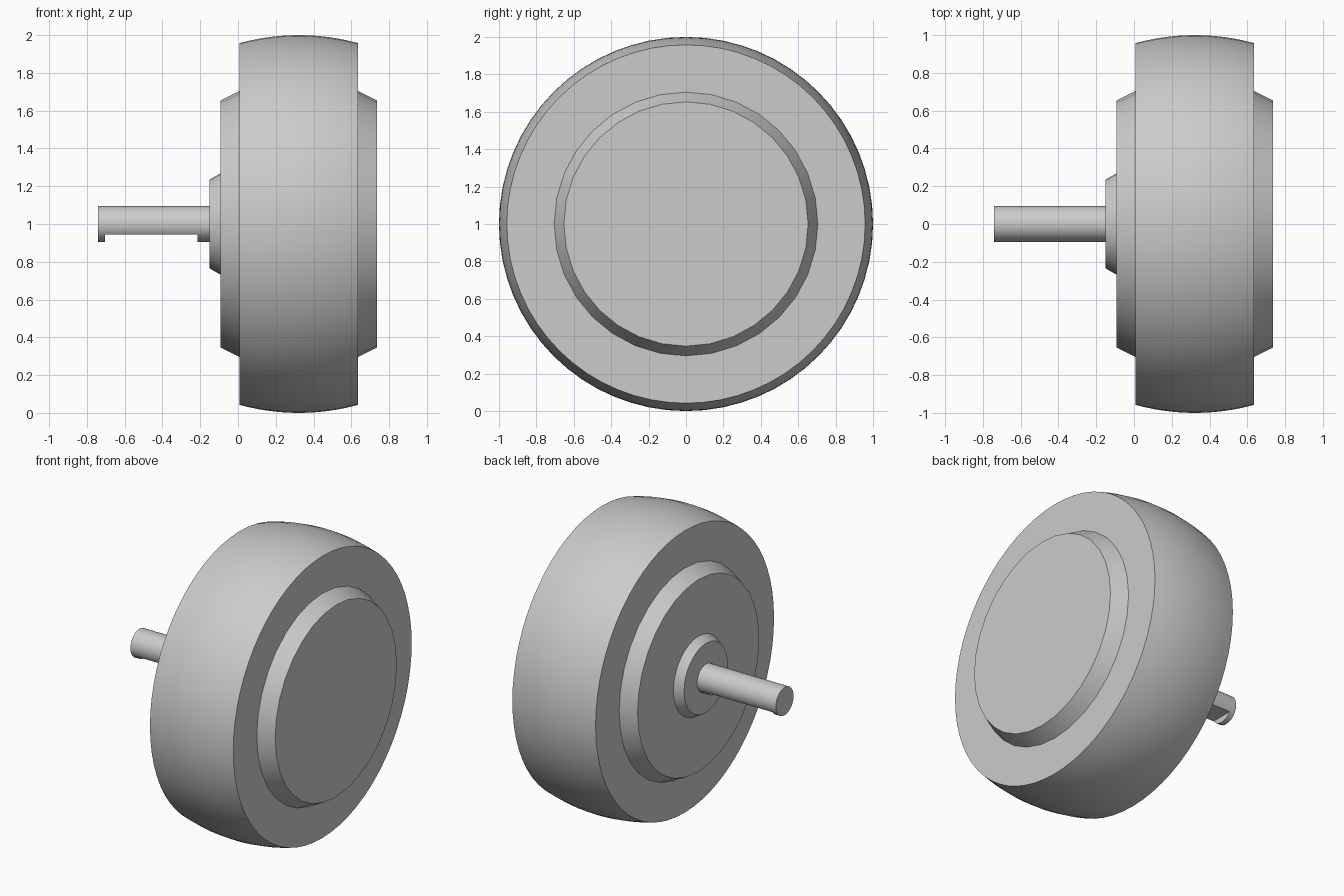
import bpy, bmesh, math
from mathutils import Matrix

if "Cube" in bpy.data.objects:
    bpy.data.objects.remove(bpy.data.objects["Cube"])

grey = bpy.data.materials.new("plain grey")
grey.use_nodes = True
colour = (0.6, 0.6, 0.6, 1)
grey.diffuse_color = colour
grey.node_tree.nodes["Principled BSDF"].inputs["Base Color"].default_value = colour


def finish(name, bm):
    """Turn a bmesh into a smooth shaded object with sharp edges kept."""
    bmesh.ops.recalc_face_normals(bm, faces=bm.faces)
    mesh = bpy.data.meshes.new(name)
    bm.to_mesh(mesh)
    bm.free()
    mesh.materials.append(grey)
    obj = bpy.data.objects.new(name, mesh)
    bpy.context.collection.objects.link(obj)
    bpy.ops.object.select_all(action='DESELECT')
    obj.select_set(True)
    bpy.context.view_layer.objects.active = obj
    bpy.ops.object.shade_smooth_by_angle(angle=math.radians(26))
    return obj


def lathe(name, profile, sides):
    """Revolve (x, radius) points about the axle and cap both ends."""
    bm = bmesh.new()
    rings = []
    for x, r in profile:
        angles = [math.tau * i / sides for i in range(sides)]
        rings.append([bm.verts.new((x, r * math.sin(a), 1 + r * math.cos(a)))
                      for a in angles])
    for a, b in zip(rings, rings[1:]):
        for i in range(sides):
            j = (i + 1) % sides
            bm.faces.new((a[i], a[j], b[j], b[i]))
    bm.faces.new(rings[0])
    bm.faces.new(rings[-1])
    return finish(name, bm)


# Tyre with a crowned tread
mid, half = 0.322, 0.313
steps = [i / 6 for i in range(-6, 7)]
lathe("tyre", [(mid + half * t, 1 - 0.042 * t * t) for t in steps], 64)

# Bevelled hub discs on both sides
for name, side in (("outer_hub", 1), ("inner_hub", -1)):
    lathe(name, [(mid + side * (half - 0.05), 0.705),
                 (mid + side * half, 0.705),
                 (mid + side * 0.415, 0.653)], 32)

# Small boss around the axle
lathe("axle_boss", [(-0.085, 0.268), (-0.093, 0.268), (-0.15, 0.235)], 32)

# Axle with a flat cut along its underside
axle = lathe("axle", [(-0.742, 0.095), (-0.12, 0.095)], 32)
bm = bmesh.new()
bmesh.ops.create_cube(bm, size=1, matrix=Matrix.Translation((-0.46, 0, 0.845))
                      @ Matrix.Diagonal((0.49, 0.4, 0.2, 1)))
cutter = finish("axle_flat_cutter", bm)
cutter.hide_render = True
cut = axle.modifiers.new("flat", 'BOOLEAN')
cut.operation = 'DIFFERENCE'
cut.solver = 'EXACT'
cut.object = cutter
bpy.context.view_layer.objects.active = axle
bpy.ops.object.modifier_move_to_index(modifier=cut.name, index=0)
bpy.ops.object.modifier_apply(modifier=cut.name)
bpy.data.objects.remove(cutter)
bpy.ops.object.select_all(action='DESELECT')
axle.select_set(True)
bpy.ops.object.shade_smooth_by_angle(angle=math.radians(26))
